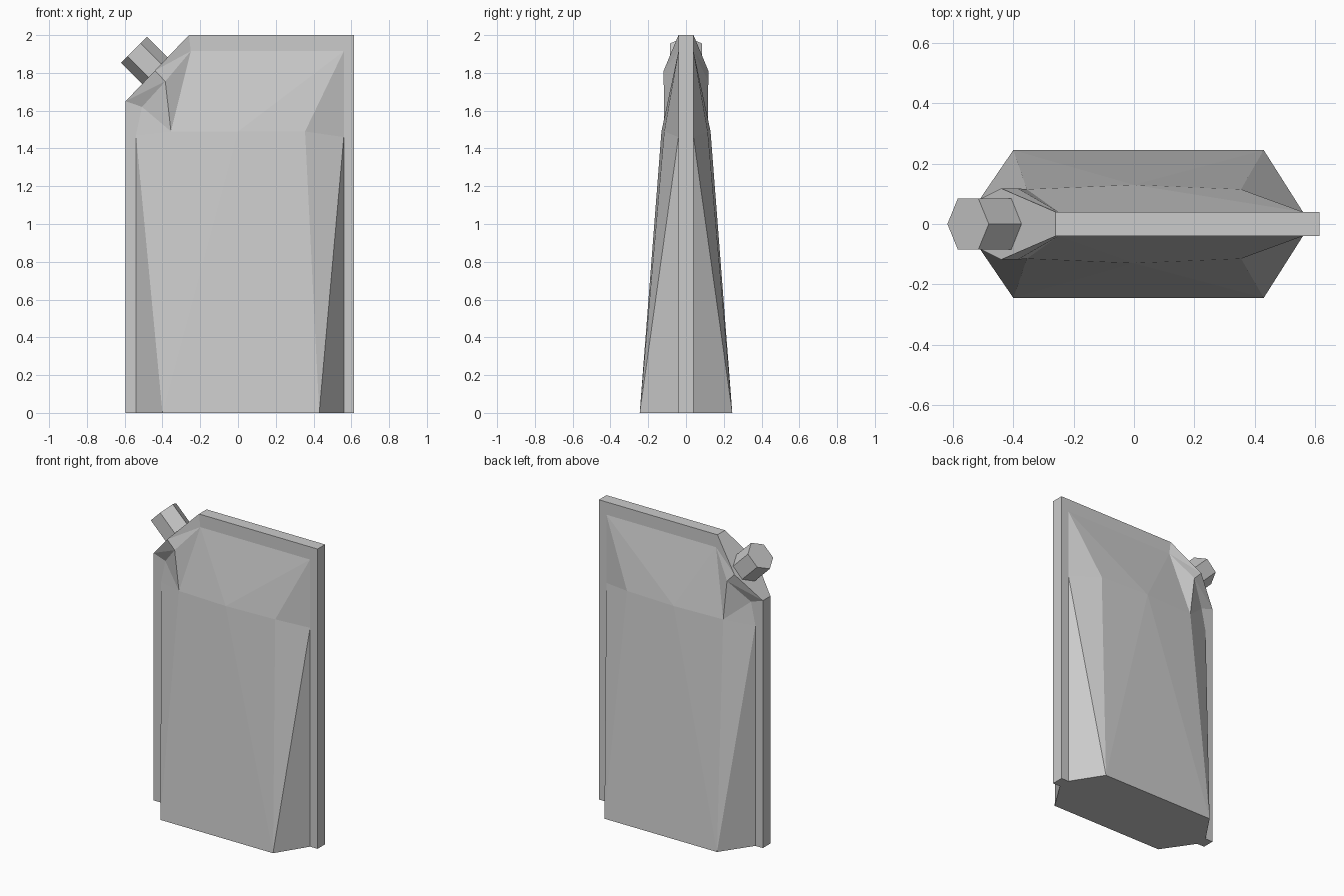
import bpy, bmesh
from mathutils import Vector

cube = bpy.data.objects.get("Cube")
if cube:
    bpy.data.objects.remove(cube, do_unlink=True)

# One pale grey for the whole pouch
grey = bpy.data.materials.new("pale_grey")
grey.use_nodes = True
colour = (0.6, 0.6, 0.6, 1)
grey.diffuse_color = colour
grey.node_tree.nodes["Principled BSDF"].inputs["Base Color"].default_value = colour

SEAL = 0.04  # half thickness of the flat seal


def finish(name, bm):
    bmesh.ops.recalc_face_normals(bm, faces=bm.faces)
    mesh = bpy.data.meshes.new(name)
    bm.to_mesh(mesh)
    bm.free()
    mesh.materials.append(grey)
    obj = bpy.data.objects.new(name, mesh)
    bpy.context.collection.objects.link(obj)
    return obj


# Flat seal: outline with one cut corner, extruded through its thickness
outline = [(-0.595, 0), (0.615, 0), (0.615, 2), (-0.26, 2), (-0.595, 1.65)]
bm = bmesh.new()
face = bm.faces.new([bm.verts.new((x, -SEAL, z)) for x, z in outline])
ext = bmesh.ops.extrude_face_region(bm, geom=[face])
moved = [v for v in ext["geom"] if isinstance(v, bmesh.types.BMVert)]
bmesh.ops.translate(bm, verts=moved, vec=(0, 2 * SEAL, 0))
finish("seal", bm)

# Swollen pouch: points as x, depth, z, folded in facets on both sides
points = {
    "base_l": (-0.40, 0.245, 0), "base_r": (0.43, 0.245, 0),
    "seam_bl": (-0.54, SEAL, 0), "seam_br": (0.56, SEAL, 0),
    "seam_l": (-0.54, SEAL, 1.47), "seam_r": (0.56, SEAL, 1.46),
    "top_l": (-0.25, SEAL, 1.915), "top_r": (0.56, SEAL, 1.915),
    "fold_l": (-0.355, 0.115, 1.49), "fold_m": (0, 0.13, 1.49),
    "fold_r": (0.355, 0.115, 1.49),
    "neck": (-0.385, 0.118, 1.755), "mouth": (-0.44, 0.118, 1.812),
    "shoulder": (-0.508, SEAL, 1.62),
    "corner_t": (-0.26, SEAL, 2), "corner_l": (-0.595, SEAL, 1.65),
}
facets = [
    "seam_bl base_l seam_l", "base_l fold_l seam_l",
    "base_l fold_m fold_l", "base_l base_r fold_m", "base_r fold_r fold_m",
    "base_r seam_r fold_r", "base_r seam_br seam_r",
    "seam_r top_r fold_r", "fold_r top_r fold_m", "fold_m top_r top_l",
    "fold_m top_l fold_l", "fold_l top_l neck",
    "seam_l fold_l shoulder", "shoulder fold_l neck",
    "corner_l shoulder neck", "corner_l neck mouth",
    "mouth neck top_l", "mouth top_l corner_t",
]
bm = bmesh.new()
rings = {}
for side in (-1, 1):
    v = {n: bm.verts.new((x, side * y, z)) for n, (x, y, z) in points.items()}
    rings[side] = v
    for facet in facets:
        names = facet.split()
        bm.faces.new([v[n] for n in (names if side < 0 else names[::-1])])

# Base and the sloping mouth join the two sides; hidden seams close the rest
border = ["seam_bl", "seam_l", "shoulder", "corner_l", "mouth", "corner_t",
          "top_l", "top_r", "seam_r", "seam_br", "base_r", "base_l"]
base = ["seam_bl", "base_l", "base_r", "seam_br"]
mouth = ["corner_l", "mouth", "corner_t"]
for group in (base, mouth):
    bm.faces.new([rings[-1][n] for n in group] + [rings[1][n] for n in group[::-1]])
for a, b in zip(border, border[1:]):
    if not (a in base and b in base) and not (a in mouth and b in mouth):
        bm.faces.new([rings[-1][a], rings[-1][b], rings[1][b], rings[1][a]])
finish("pouch", bm)

# Six-sided cap, tilted out of the cut corner
bm = bmesh.new()
bmesh.ops.create_cone(bm, cap_ends=True, segments=6, radius1=0.097,
                      radius2=0.097, depth=0.2)
# Put two opposite cap corners in the plane of the seal
if max(abs(v.co.y) for v in bm.verts) > 0.09:
    for v in bm.verts:
        v.co.x, v.co.y = v.co.y, -v.co.x
cap = finish("cap", bm)
axis = Vector((-1, 0, 1)).normalized()
cap.rotation_euler = (0, -0.7854, 0)
cap.location = Vector((-0.55, 0, 1.922)) - axis * 0.1
